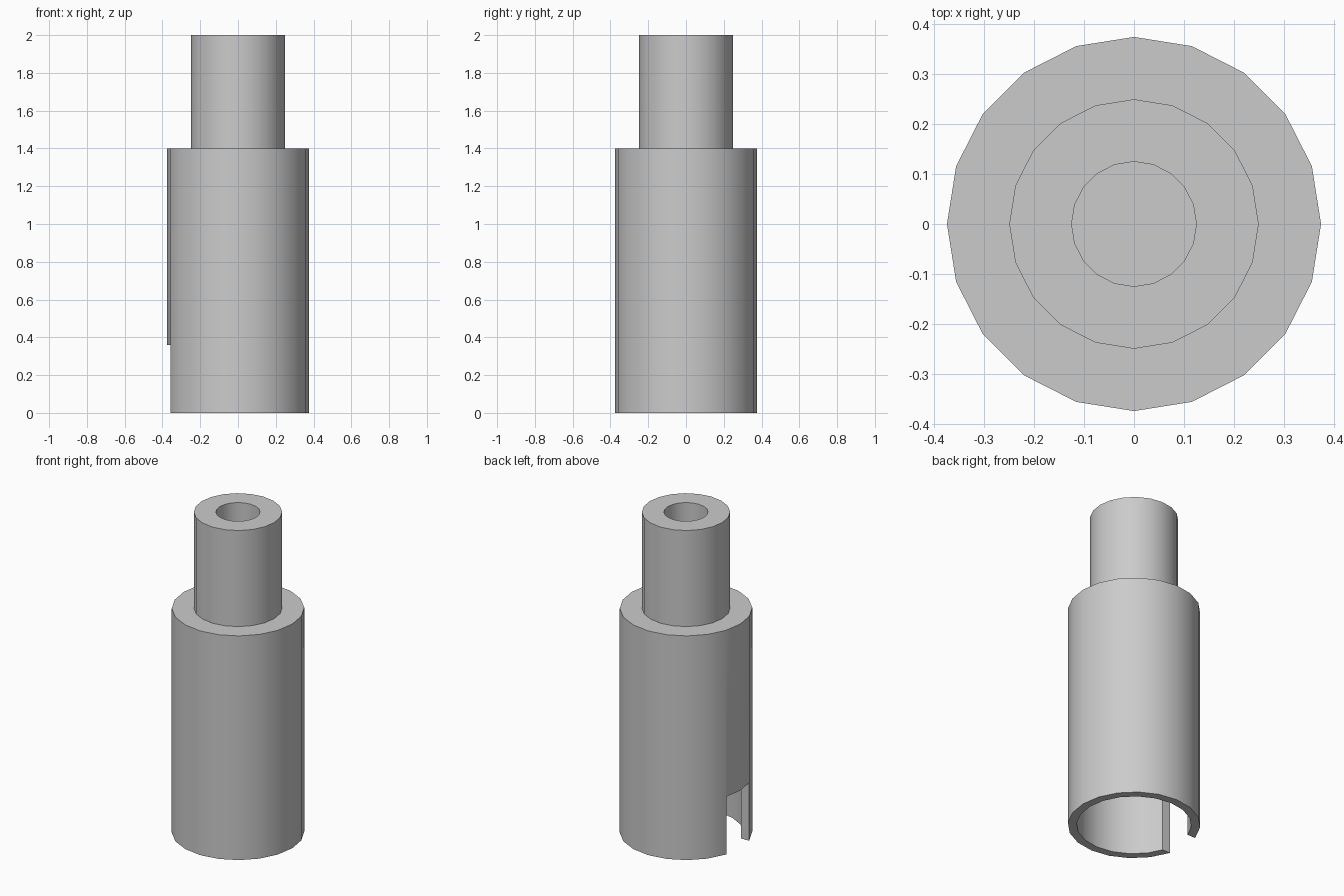
import bpy
import bmesh
from math import radians, tau
from mathutils import Matrix, Vector

cube = bpy.data.objects.get("Cube")
if cube:
    bpy.data.objects.remove(cube)

SIDES = 20
BODY_R, CAVITY_R = 0.375, 0.325
NECK_R, BORE_R = 0.25, 0.125
SHOULDER_Z, TOP_Z = 1.4, 2.0
BORE_FLOOR_Z, CAVITY_TOP_Z = 1.4, 1.2
SLOT_W, SLOT_H = 0.22, 0.36

grey = bpy.data.materials.new("light grey")
grey.use_nodes = True
grey.diffuse_color = (0.6, 0.6, 0.6, 1)
grey.node_tree.nodes["Principled BSDF"].inputs["Base Color"].default_value = grey.diffuse_color


def make_object(name, bm):
    bmesh.ops.recalc_face_normals(bm, faces=bm.faces)
    mesh = bpy.data.meshes.new(name)
    bm.to_mesh(mesh)
    bm.free()
    mesh.materials.append(grey)
    obj = bpy.data.objects.new(name, mesh)
    bpy.context.collection.objects.link(obj)
    return obj


# Stepped hollow sleeve: cavity below, blind bore in the neck
profile = [
    (0, CAVITY_TOP_Z), (CAVITY_R, CAVITY_TOP_Z), (CAVITY_R, 0), (BODY_R, 0),
    (BODY_R, SHOULDER_Z), (NECK_R, SHOULDER_Z), (NECK_R, TOP_Z),
    (BORE_R, TOP_Z), (BORE_R, BORE_FLOOR_Z), (0, BORE_FLOOR_Z),
]
bm = bmesh.new()
verts = [bm.verts.new((r, 0, z)) for r, z in profile]
edges = [bm.edges.new(pair) for pair in zip(verts, verts[1:])]
bmesh.ops.spin(bm, geom=verts + edges, cent=(0, 0, 0), axis=(0, 0, 1),
               angle=tau, steps=SIDES, use_duplicate=False)
bmesh.ops.remove_doubles(bm, verts=bm.verts, dist=0.0001)
sleeve = make_object("sleeve", bm)

# Slot cut up from the bottom through the right wall
bm = bmesh.new()
bmesh.ops.create_cube(bm, size=1, matrix=Matrix.LocRotScale(
    Vector((-BODY_R, 0, 0)), None, Vector((0.4, SLOT_W, 2 * SLOT_H))))
cutter = make_object("slot_cutter", bm)
cutter.hide_render = True

bpy.ops.object.select_all(action='DESELECT')
bpy.context.view_layer.objects.active = sleeve
sleeve.select_set(True)
cut = sleeve.modifiers.new("slot", 'BOOLEAN')
cut.operation = 'DIFFERENCE'
cut.solver = 'EXACT'
cut.object = cutter
bpy.ops.object.modifier_apply(modifier=cut.name)
bpy.data.objects.remove(cutter)

# Smooth round walls with crisp rims
bpy.ops.object.shade_smooth_by_angle(angle=radians(30))
